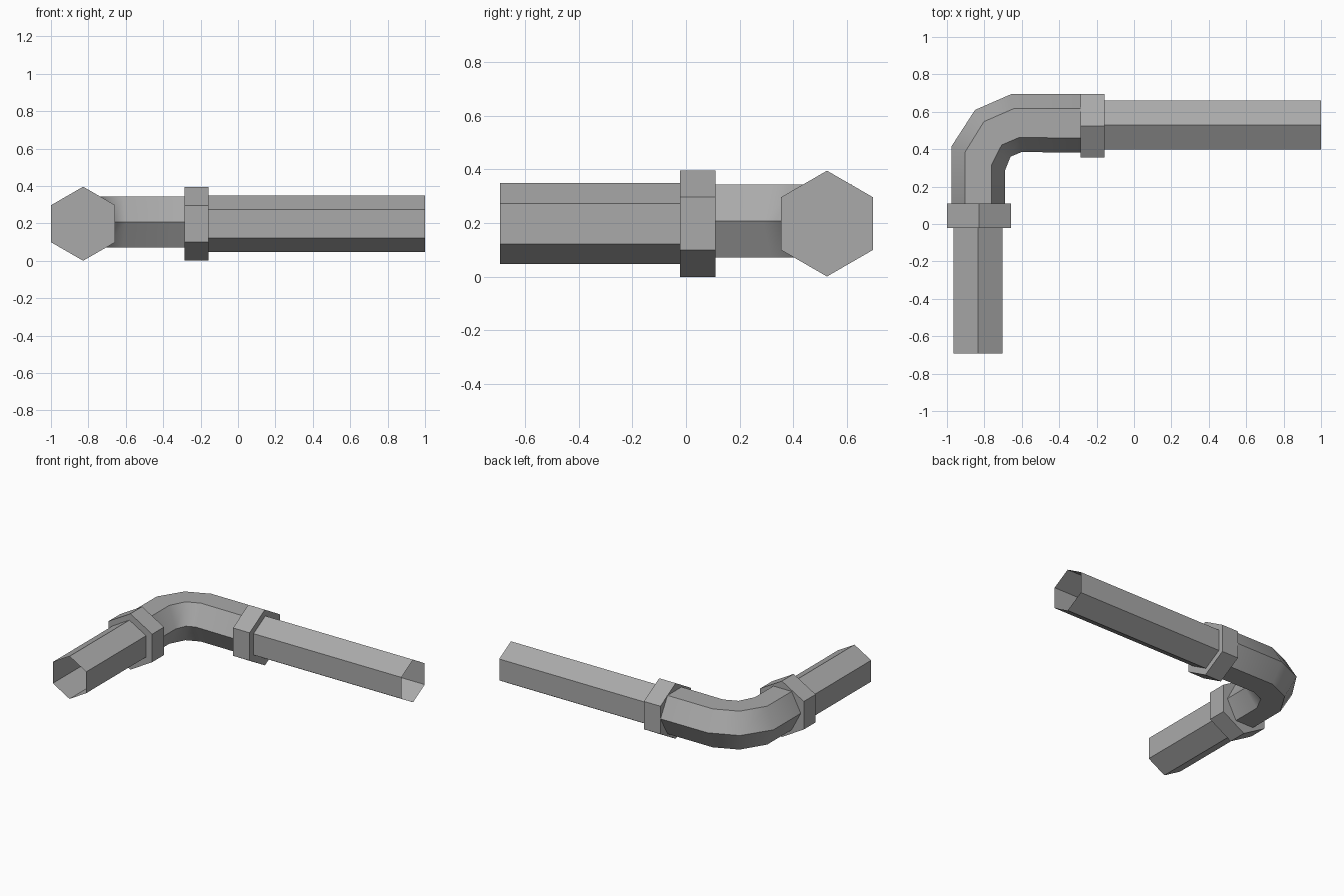
import bpy, bmesh, math
from mathutils import Vector

cube = bpy.data.objects.get("Cube")
if cube:
    bpy.data.objects.remove(cube, do_unlink=True)

GREY = (0.4, 0.4, 0.4, 1)
metal = bpy.data.materials.new("grey_metal")
metal.use_nodes = True
metal.diffuse_color = GREY
metal.node_tree.nodes["Principled BSDF"].inputs["Base Color"].default_value = GREY


def hex_loft(name, rings, z, radius, phase=0, capped=False):
    """Skin hexagonal rings, each given by its centre and sideways radius vector."""
    bm = bmesh.new()
    loops = []
    for cx, cy, sx, sy in rings:
        loop = []
        for k in range(6):
            a = math.radians(60 * k + phase)
            c = math.cos(a)
            loop.append(bm.verts.new(
                Vector((cx + sx * c, cy + sy * c, z + radius * math.sin(a)))))
        loops.append(loop)
    for a, b in zip(loops, loops[1:]):
        for k in range(6):
            n = (k + 1) % 6
            bm.faces.new((a[k], a[n], b[n], b[k]))
    if capped:
        bm.faces.new(loops[0])
        bm.faces.new(loops[-1])
    bmesh.ops.recalc_face_normals(bm, faces=bm.faces)
    mesh = bpy.data.meshes.new(name)
    bm.to_mesh(mesh)
    bm.free()
    mesh.materials.append(metal)
    obj = bpy.data.objects.new(name, mesh)
    bpy.context.collection.objects.link(obj)
    return obj


def along_x(name, x0, x1, y, z, r, capped):
    hex_loft(name, [(x0, y, 0, r), (x1, y, 0, r)], z, r, 30, capped)


def along_y(name, y0, y1, x, z, r, capped):
    hex_loft(name, [(x, y0, r, 0), (x, y1, r, 0)], z, r, 30, capped)


# Open-ended straight pipes
along_x("long_pipe", -0.16, 1.0, 0.53, 0.198, 0.151, False)
along_y("short_pipe", -0.692, -0.02, -0.835, 0.198, 0.151, False)

# Closed collars at both ends of the bend
along_x("long_pipe_collar", -0.287, -0.157, 0.525, 0.198, 0.197, True)
along_y("short_pipe_collar", -0.022, 0.11, -0.828, 0.198, 0.198, True)

# Curved elbow, flat side up
elbow = hex_loft("elbow", [
    (-0.28, 0.538, 0, 0.157),
    (-0.628, 0.54, -0.027, 0.155),
    (-0.755, 0.485, -0.095, 0.125),
    (-0.833, 0.35, -0.143, 0.065),
    (-0.833, 0.105, -0.143, 0),
], 0.207, 0.157)
bpy.ops.object.select_all(action='DESELECT')
elbow.select_set(True)
bpy.context.view_layer.objects.active = elbow
bpy.ops.object.shade_smooth_by_angle(angle=math.radians(45))
